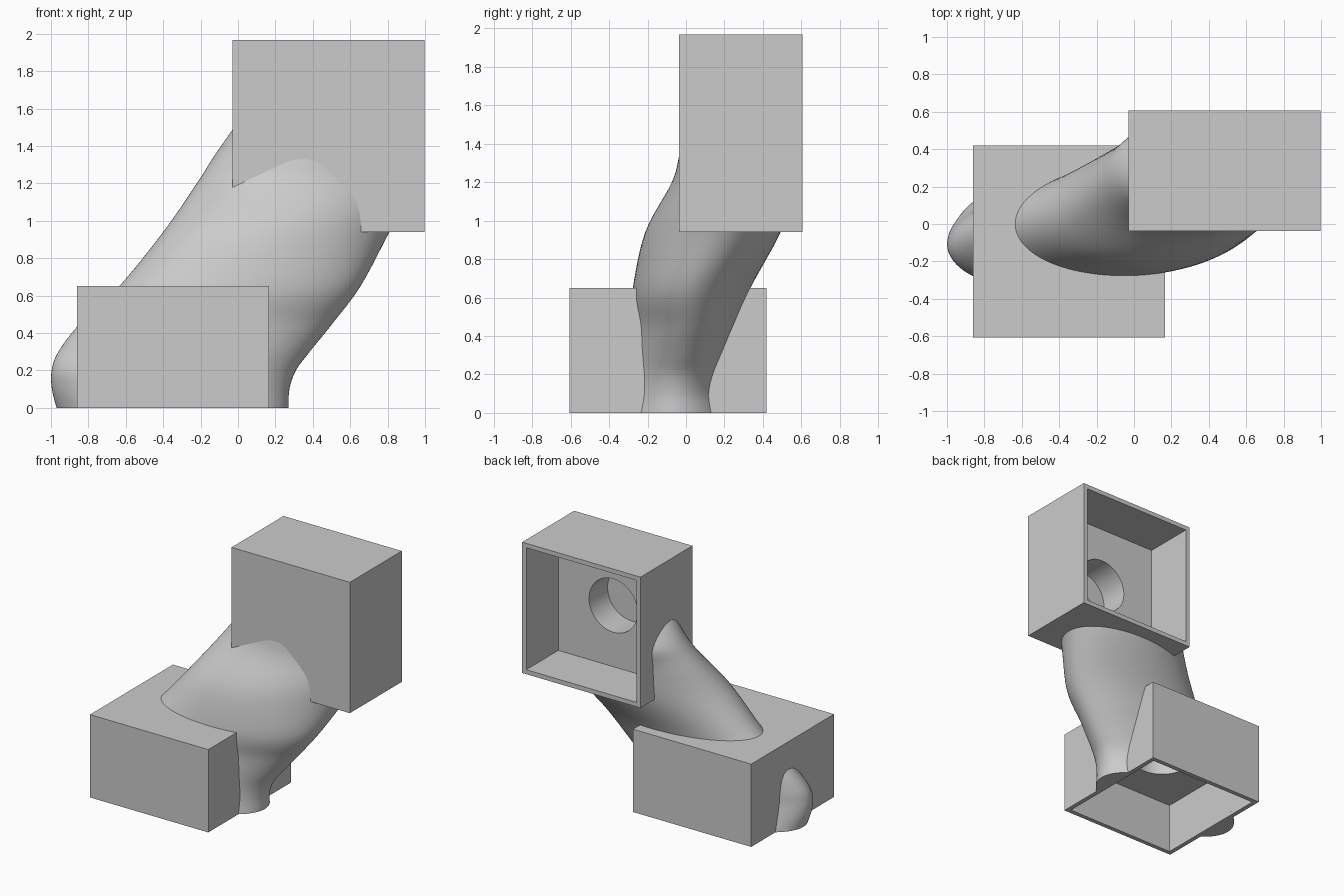
import bpy
import bmesh
import math
from mathutils import Matrix, Vector

default_cube = bpy.data.objects.get("Cube")
if default_cube:
    bpy.data.objects.remove(default_cube, do_unlink=True)

grey = bpy.data.materials.new("plain grey")
grey.use_nodes = True
grey.diffuse_color = (0.6, 0.6, 0.6, 1)
grey.node_tree.nodes["Principled BSDF"].inputs["Base Color"].default_value = grey.diffuse_color


def make_object(name, bm):
    bmesh.ops.recalc_face_normals(bm, faces=bm.faces)
    mesh = bpy.data.meshes.new(name)
    bm.to_mesh(mesh)
    bm.free()
    mesh.materials.append(grey)
    obj = bpy.data.objects.new(name, mesh)
    bpy.context.collection.objects.link(obj)
    return obj


def block(name, low, high):
    low, high = Vector(low), Vector(high)
    bm = bmesh.new()
    place = Matrix.Translation((low + high) / 2) @ Matrix.Diagonal((*(high - low), 1))
    bmesh.ops.create_cube(bm, size=1, matrix=place)
    return make_object(name, bm)


def cylinder(name, start, end, radius):
    start, end = Vector(start), Vector(end)
    axis = end - start
    turn = axis.to_track_quat("Z", "Y").to_matrix().to_4x4()
    bm = bmesh.new()
    bmesh.ops.create_cone(bm, cap_ends=True, segments=64, radius1=radius, radius2=radius,
                          depth=axis.length, matrix=Matrix.Translation((start + end) / 2) @ turn)
    return make_object(name, bm)


def catmull_rom(a, b, c, d, t):
    return [0.5 * (2 * q + (r - p) * t + (2 * p - 5 * q + 4 * r - s) * t ** 2
                   + (3 * q - p - 3 * r + s) * t ** 3)
            for p, q, r, s in zip(a, b, c, d)]


def loft(name, sections, steps=6, sides=96):
    """Skin through level ovals: height, centre x, y, half width, half depth, skew."""
    keys = [sections[0]] + sections + [sections[-1]]
    rows = [catmull_rom(*keys[i:i + 4], s / steps)
            for i in range(len(sections) - 1) for s in range(steps)]
    rows.append(sections[-1])
    bm = bmesh.new()
    rings = []
    for z, x, y, width, depth, skew in rows:
        angles = [math.tau * i / sides for i in range(sides)]
        rings.append([bm.verts.new((x + width * math.cos(a),
                                    y + depth * math.sin(a) + skew * math.cos(a), z))
                      for a in angles])
    for lower, upper in zip(rings, rings[1:]):
        for i in range(sides):
            j = (i + 1) % sides
            bm.faces.new((lower[i], lower[j], upper[j], upper[i]))
    bm.faces.new(rings[0][::-1])
    bm.faces.new(rings[-1])
    return make_object(name, bm)


# Two open housings
lower_box = block("lower_box", (-0.86, -0.607, 0), (0.167, 0.42, 0.65))
upper_box = block("upper_box", (-0.03, -0.037, 0.94), (0.997, 0.607, 1.967))

# Leaning oval neck joining them
neck = loft("connecting_neck", [
    (0, -0.35, -0.06, 0.62, 0.33, 0.01),
    (0.1, -0.36, -0.07, 0.635, 0.3, 0.025),
    (0.2, -0.343, -0.07, 0.653, 0.285, 0.04),
    (0.3, -0.288, -0.05, 0.672, 0.275, 0.04),
    (0.45, -0.17, -0.01, 0.675, 0.275, 0.03),
    (0.65, 0.01, 0.03, 0.645, 0.305, 0.03),
    (0.94, 0.205, 0.14, 0.605, 0.345, 0.07),
    (1.2, 0.365, 0.25, 0.585, 0.32, 0.05),
    (1.35, 0.42, 0.3, 0.545, 0.33, 0.04),
    (1.5, 0.46, 0.3, 0.48, 0.29, 0.06)])

# Cavities and round pockets
cutters = [
    block("lower_cavity", (-0.825, -0.572, -0.2), (0.132, 0.385, 0.395)),
    block("upper_cavity", (0.005, 0.21, 0.975), (0.962, 0.9, 1.932)),
    cylinder("lower_pocket", (-0.35, -0.09, 0.3), (-0.35, -0.09, 0.64), 0.21),
    cylinder("upper_pocket", (0.485, 0.3, 1.455), (0.485, -0.02, 1.455), 0.21)]

for part in (lower_box, upper_box, neck):
    bpy.ops.object.select_all(action="DESELECT")
    part.select_set(True)
    bpy.context.view_layer.objects.active = part
    for cutter in cutters:
        cut = part.modifiers.new(cutter.name, "BOOLEAN")
        cut.operation = "DIFFERENCE"
        cut.solver = "EXACT"
        cut.object = cutter
        bpy.ops.object.modifier_apply(modifier=cut.name)
    bpy.ops.object.shade_smooth_by_angle(angle=math.radians(30))

for cutter in cutters:
    bpy.data.objects.remove(cutter, do_unlink=True)
